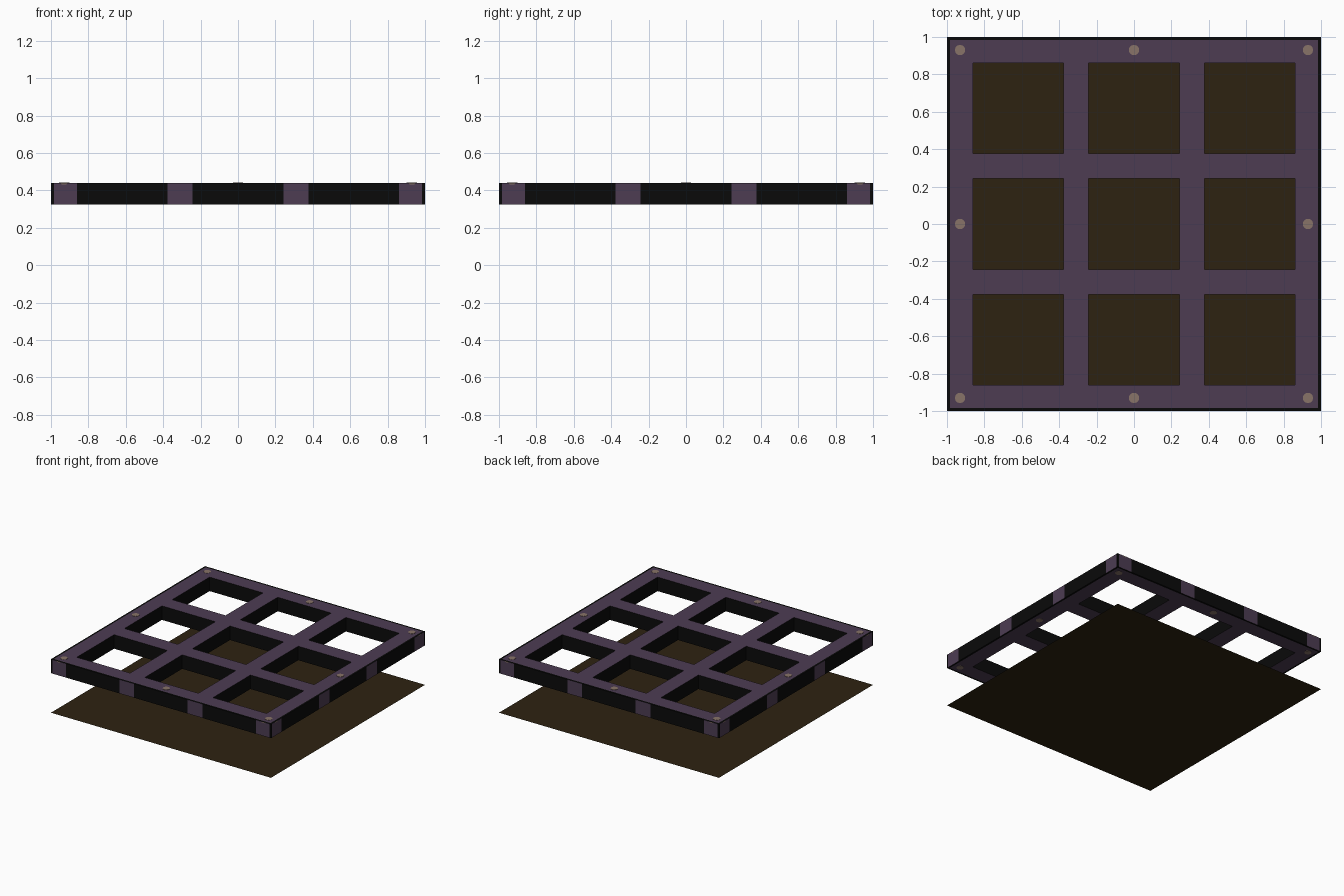
import bpy, bmesh, math
from mathutils import Vector, Matrix

if "Cube" in bpy.data.objects:
    bpy.data.objects.remove(bpy.data.objects["Cube"])

Z0, Z1 = 0.325, 0.44      # underside and top of the grate
RIM = 0.985               # dark edge line starts here


def material(name, rgb):
    m = bpy.data.materials.new(name)
    m.diffuse_color = (*rgb, 1)
    m.use_nodes = True
    m.node_tree.nodes["Principled BSDF"].inputs["Base Color"].default_value = m.diffuse_color
    return m


purple = material("dull purple", (0.074, 0.046, 0.086))
black = material("near black", (0.003, 0.003, 0.003))
brown = material("dark brown", (0.027, 0.016, 0.0055))
tan = material("tan", (0.25, 0.175, 0.14))


def finish(name, bm, mats):
    me = bpy.data.meshes.new(name)
    bm.to_mesh(me)
    bm.free()
    for m in mats:
        me.materials.append(m)
    ob = bpy.data.objects.new(name, me)
    bpy.context.collection.objects.link(ob)
    return ob


def in_gap(v):
    a = abs(v)
    return a < 0.243 or 0.377 < a < 0.862


# Grate: a 3 x 3 lattice cut from a slab, black walls with purple bar ends
cuts = [-1, -RIM, -0.862, -0.377, -0.243, 0.243, 0.377, 0.862, RIM, 1]
bm = bmesh.new()
verts = [[bm.verts.new((x, y, Z0)) for y in cuts] for x in cuts]
for i in range(9):
    for j in range(9):
        cx, cy = (cuts[i] + cuts[i + 1]) / 2, (cuts[j] + cuts[j + 1]) / 2
        if not (in_gap(cx) and in_gap(cy)):
            bm.faces.new((verts[i][j], verts[i + 1][j],
                          verts[i + 1][j + 1], verts[i][j + 1]))
res = bmesh.ops.extrude_face_region(bm, geom=bm.faces[:], use_keep_orig=True)
for v in res["geom"]:
    if isinstance(v, bmesh.types.BMVert):
        v.co.z = Z1
bmesh.ops.recalc_face_normals(bm, faces=bm.faces[:])
for f in bm.faces:
    c, n = f.calc_center_median(), f.normal
    if abs(n.z) > 0.5:
        dark = max(abs(c.x), abs(c.y)) > RIM
    else:
        along = c.y if abs(n.x) > 0.5 else c.x
        outer = max(abs(c.x), abs(c.y)) > 0.999
        dark = not outer or in_gap(along) or abs(along) > RIM
    f.material_index = 1 if dark else 0
finish("grate", bm, [purple, black])

# Rivets: flat discs on top and bottom around the border
bm = bmesh.new()
for x in (-0.93, 0, 0.93):
    for y in (-0.93, 0, 0.93):
        if x == 0 and y == 0:
            continue
        for z in (Z0, Z1):
            bmesh.ops.create_cone(bm, cap_ends=True, segments=12, radius1=0.028,
                                  radius2=0.028, depth=0.004,
                                  matrix=Matrix.Translation((x, y, z)))
finish("rivets", bm, [tan])

# Small rivet marks at the top of the four outer sides
bm = bmesh.new()
for k in range(4):
    turn = Matrix.Rotation(k * math.pi / 2, 4, 'Z')
    for x in (-0.93, 0.93):
        pts = [(x - 0.02, Z1), (x - 0.012, Z1 - 0.008),
               (x + 0.012, Z1 - 0.008), (x + 0.02, Z1)]
        bm.faces.new([bm.verts.new(turn @ Vector((px, -1.001, pz)))
                      for px, pz in pts])
bmesh.ops.recalc_face_normals(bm, faces=bm.faces[:])
for f in bm.faces:
    if f.normal.dot(f.calc_center_median()) < 0:
        f.normal_flip()
finish("side_rivet_marks", bm, [tan])

# Flat base sheet on the floor
bm = bmesh.new()
bmesh.ops.create_grid(bm, x_segments=1, y_segments=1, size=1)
finish("base_sheet", bm, [brown])
